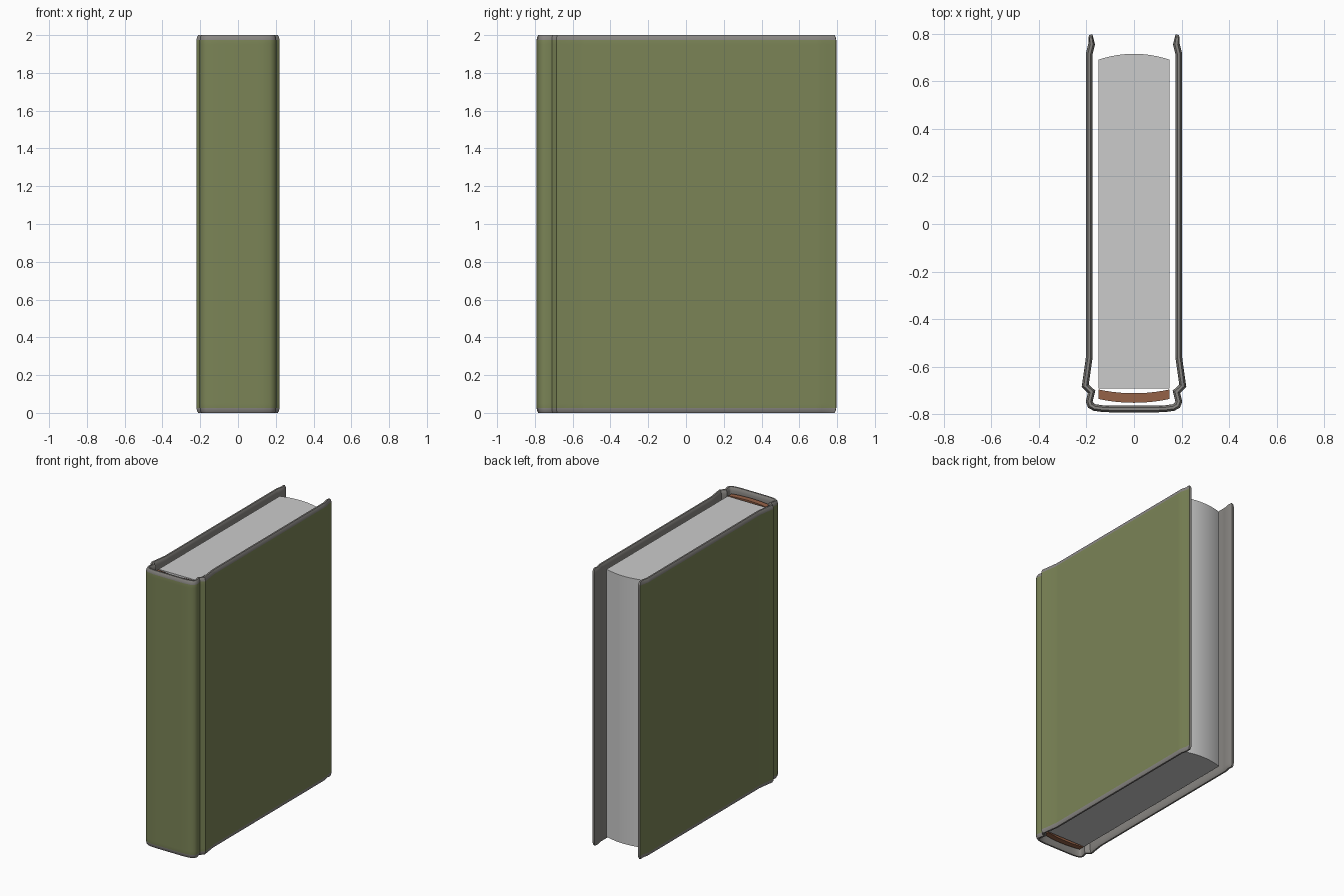
import bpy, bmesh
from mathutils import Vector

if "Cube" in bpy.data.objects:
    bpy.data.objects.remove(bpy.data.objects["Cube"])


def material(name, color):
    m = bpy.data.materials.new(name)
    m.diffuse_color = (*color, 1)
    m.use_nodes = True
    m.node_tree.nodes["Principled BSDF"].inputs["Base Color"].default_value = m.diffuse_color
    return m


def finish(bm, name, mats, angle=0.5):
    bmesh.ops.recalc_face_normals(bm, faces=bm.faces)
    me = bpy.data.meshes.new(name)
    bm.to_mesh(me)
    bm.free()
    for m in mats:
        me.materials.append(m)
    ob = bpy.data.objects.new(name, me)
    bpy.context.collection.objects.link(ob)
    bpy.context.view_layer.objects.active = ob
    ob.select_set(True)
    bpy.ops.object.shade_smooth_by_angle(angle=angle)
    ob.select_set(False)
    return ob


def offset(path, dists):
    # Mitred sideways offset of an open 2D path
    out = []
    for i, p in enumerate(path):
        a = (p - path[max(i - 1, 0)]).normalized()
        b = (path[min(i + 1, len(path) - 1)] - p).normalized()
        t = (a + b).normalized()
        k = max((a if a.length else b).dot(t), 0.7)
        out.append(p + Vector((t.y, -t.x)) * dists[i] / k)
    return out


def prism(name, outline, z0, z1, mats):
    bm = bmesh.new()
    f = bm.faces.new([bm.verts.new((x, y, z0)) for x, y in outline])
    for v in bmesh.ops.extrude_face_region(bm, geom=[f])["geom"]:
        if isinstance(v, bmesh.types.BMVert):
            v.co.z = z1
    return finish(bm, name, mats)


board = material("board_grey", (0.25, 0.24, 0.225))
olive = material("cover_olive", (0.198, 0.231, 0.094))
paper = material("paper_grey", (0.565, 0.565, 0.565))
brown = material("binding_brown", (0.30, 0.122, 0.064))

# Cover: half of the centre line seen from above, fore-edge to spine
half = [(0.182, 0.795), (0.178, 0.755), (0.188, 0.715), (0.188, 0.69),
        (0.188, -0.54), (0.188, -0.56), (0.205, -0.68), (0.178, -0.705),
        (0.188, -0.745), (0.182, -0.762), (0.165, -0.771), (0.13, -0.776),
        (0.10, -0.777)]
# Runs from the left fore-edge round the spine to the right one
path = [Vector((-x, y)) for x, y in half] + [Vector(p) for p in reversed(half)]
n = len(path)
T = 0.014  # half thickness

# Rings at each height: (z, thickness factor, fore-edge pull-in), rims rounded
rim = [(0, 0.4, 0.01), (0.01, 0.8, 0.004), (0.026, 1, 0), (0.05, 1, 0)]
steps = rim + [(2 - z, k, p) for z, k, p in reversed(rim)]
bm = bmesh.new()
levels = []
for z, k, pull in steps:
    w = [T * k] * n
    w[0] = w[-1] = T * min(k, 0.55)
    pts = [p.copy() for p in path]
    pts[0].y -= pull
    pts[-1].y -= pull
    levels.append([[bm.verts.new((q.x, q.y, z))
                    for q in offset(pts, [s * d for d in w])] for s in (1, -1)])

for j in range(len(levels) - 1):
    for side in (0, 1):  # outside, inside
        lo, hi = levels[j][side], levels[j + 1][side]
        for i in range(n - 1):
            f = bm.faces.new((lo[i], lo[i + 1], hi[i + 1], hi[i]))
            f.material_index = int(side == 0 and 2 <= j <= 4)
    for e in (0, -1):  # fore-edge ends
        bm.faces.new((levels[j][0][e], levels[j + 1][0][e],
                      levels[j + 1][1][e], levels[j][1][e]))
for a, b in (levels[0], levels[-1]):  # bottom and top rims
    for i in range(n - 1):
        bm.faces.new((a[i], a[i + 1], b[i + 1], b[i]))
finish(bm, "cover", (board, olive), 0.75)

# Page block with a gently rounded fore-edge
N = 12
xs = [-0.15 + 0.3 * i / N for i in range(N + 1)]
bow = [1 - (x / 0.15) ** 2 for x in xs]
arc = list(zip(xs, bow))
prism("pages", [(x, 0.69 + 0.025 * b) for x, b in arc]
      + [(0.15, -0.69), (-0.15, -0.69)], 0.035, 1.965, (paper,))

# Curved binding strip inside the spine
prism("binding_strip", [(x, -0.695 - 0.016 * b) for x, b in arc]
      + [(x, -0.735 - 0.016 * b) for x, b in reversed(arc)],
      0.035, 1.965, (brown,))
